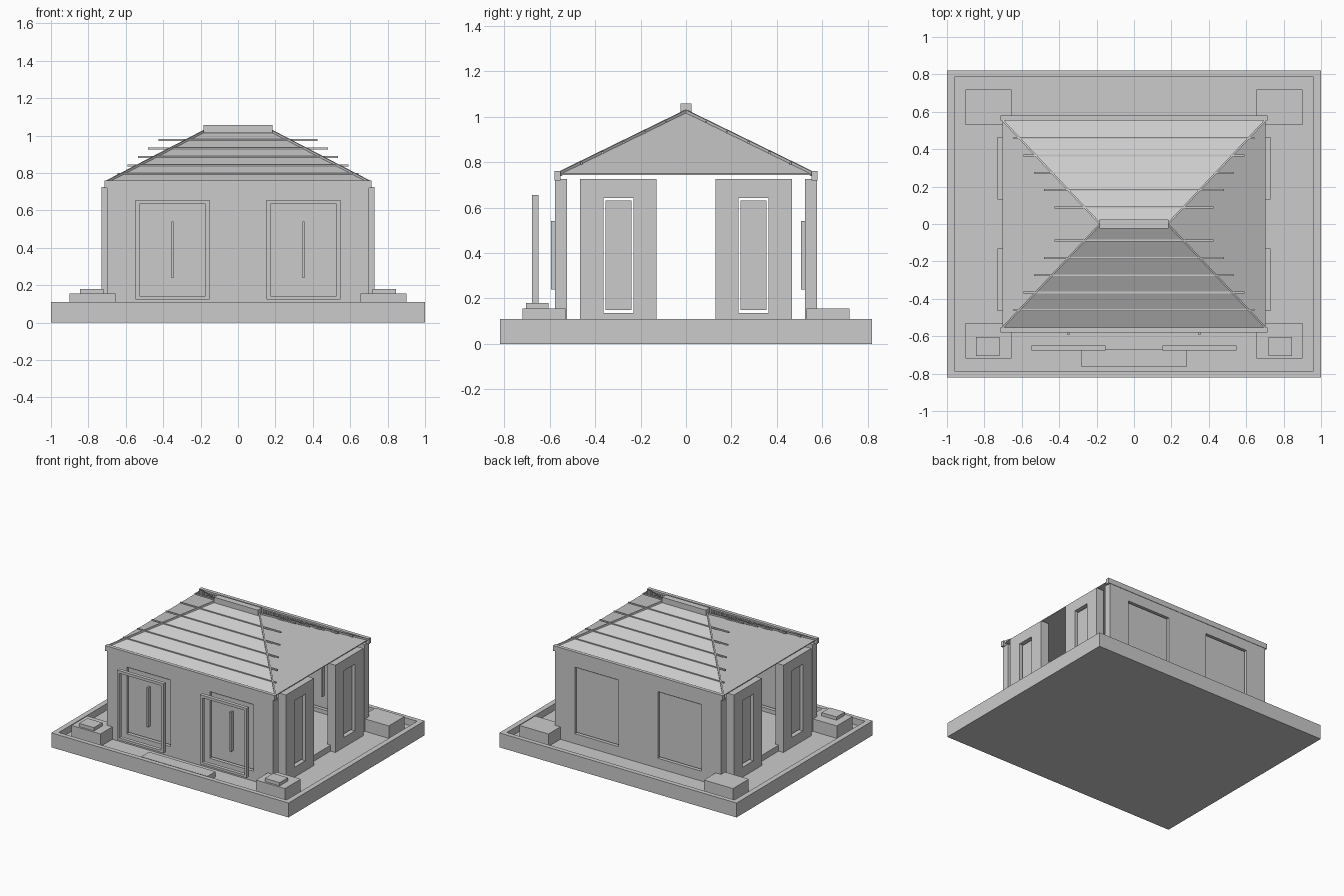
import bpy
import bmesh
from mathutils import Vector

old = bpy.data.objects.get("Cube")
if old:
    bpy.data.objects.remove(old, do_unlink=True)

grey = bpy.data.materials.new("plain_grey")
grey.use_nodes = True
GREY = (0.6, 0.6, 0.6, 1)
grey.diffuse_color = GREY
grey.node_tree.nodes["Principled BSDF"].inputs["Base Color"].default_value = GREY


def add_object(name, bm):
    bmesh.ops.recalc_face_normals(bm, faces=bm.faces[:])
    mesh = bpy.data.meshes.new(name)
    bm.to_mesh(mesh)
    bm.free()
    mesh.materials.append(grey)
    obj = bpy.data.objects.new(name, mesh)
    bpy.context.collection.objects.link(obj)
    return obj


def box(name, x, y, z):
    """Box from (min, max) ranges."""
    bm = bmesh.new()
    bmesh.ops.create_cube(bm, size=1)
    for v in bm.verts:
        v.co = [lo + (c + 0.5) * (hi - lo) for c, (lo, hi) in zip(v.co, (x, y, z))]
    return add_object(name, bm)


def cut(obj, *ranges):
    """Subtract a box-shaped hole from an object."""
    cutter = box(obj.name + "_cutter", *ranges)
    cutter.hide_render = True
    cutter.hide_set(True)
    cutter.display_type = 'WIRE'
    mod = obj.modifiers.new("opening", 'BOOLEAN')
    mod.operation = 'DIFFERENCE'
    mod.solver = 'EXACT'
    mod.object = cutter
    bpy.context.view_layer.update()
    # bake the cut and drop the cutter
    baked = bpy.data.meshes.new_from_object(
        obj.evaluated_get(bpy.context.evaluated_depsgraph_get()))
    obj.modifiers.clear()
    obj.data = baked
    bpy.data.objects.remove(cutter, do_unlink=True)


def span(centre, half):
    return (centre - half, centre + half)


def mirrored(s, lo, hi):
    return tuple(sorted((s * lo, s * hi)))


FLOOR = 0.06

# Tray-shaped base with raised rim
base = box("base", (-1, 1), (-0.82, 0.82), (0, 0.11))
cut(base, (-0.96, 0.96), (-0.785, 0.785), (FLOOR, 0.3))
box("room_floor", (-0.69, 0.69), (-0.53, 0.53), (FLOOR, 0.105))
box("front_step", (-0.28, 0.28), (-0.765, -0.67), (FLOOR, 0.1))

# Corner blocks, with small caps on the front pair
for sx, side in ((-1, "right"), (1, "left")):
    for sy, end in ((-1, "front"), (1, "back")):
        box(f"{end}_{side}_block", mirrored(sx, 0.655, 0.9),
            mirrored(sy, 0.53, 0.72), (FLOOR, 0.155))
    box(f"front_{side}_block_cap", mirrored(sx, 0.72, 0.845),
        (-0.705, -0.605), (0.155, 0.18))

# Front and back walls, each with two filled openings
for y, end in ((-0.55, "front"), (0.55, "back")):
    wall = box(end + "_wall", (-0.7, 0.7), span(y, 0.027), (FLOOR, 0.725))
    for x, side in ((-0.35, "right"), (0.35, "left")):
        cut(wall, span(x, 0.183), span(y, 0.1), (0.135, 0.643))
        box(f"{end}_{side}_panel", span(x, 0.176), span(y, 0.015), (0.143, 0.635))
        box(f"{end}_{side}_handle", span(x, 0.006), (y - 0.044, y - 0.01), (0.24, 0.54))
    out = 1 if y > 0 else -1
    box(end + "_eave_beam", (-0.715, 0.715), mirrored(out, 0.553, 0.58), (0.72, 0.76))

# Frames standing in front of the front openings
for x, side in ((-0.35, "right"), (0.35, "left")):
    frame = box(f"{side}_door_frame", span(x, 0.197), (-0.677, -0.65), (0.125, 0.655))
    cut(frame, span(x, 0.177), (-0.8, -0.6), (0.143, 0.635))

# Side wall sections with narrow windows
for sx, side in ((-1, "right"), (1, "left")):
    for y, end in ((-0.298, "front"), (0.298, "back")):
        name = f"{side}_{end}_side"
        x = mirrored(sx, 0.665, 0.73)
        section = box(name + "_wall", x, span(y, 0.168), (FLOOR, 0.725))
        cut(section, mirrored(sx, 0.5, 0.9), span(y, 0.066), (0.135, 0.643))
        box(name + "_panel", mirrored(sx, 0.682, 0.712), span(y, 0.057), (0.148, 0.63))

# Hipped roof
EAVE_X, EAVE_Y, EAVE_Z = 0.703, 0.555, 0.749
RIDGE_X, RIDGE_Z = 0.18, 1.02
bm = bmesh.new()
corners = [(sx * EAVE_X, sy * EAVE_Y) for sx, sy in ((-1, -1), (1, -1), (1, 1), (-1, 1))]
low = [bm.verts.new((x, y, 0.743)) for x, y in corners]
eave = [bm.verts.new((x, y, EAVE_Z)) for x, y in corners]
r0, r1 = (bm.verts.new((x, 0, RIDGE_Z)) for x in (-RIDGE_X, RIDGE_X))
bm.faces.new(low)
for i in range(4):
    j = (i + 1) % 4
    bm.faces.new((low[i], low[j], eave[j], eave[i]))
bm.faces.new((eave[0], eave[1], r1, r0))
bm.faces.new((eave[1], eave[2], r1))
bm.faces.new((eave[2], eave[3], r0, r1))
bm.faces.new((eave[3], eave[0], r0))
add_object("roof", bm)

# Thin strips along the hips, and the ridge cap
for i, (x, y) in enumerate(corners):
    start = Vector((x, y, EAVE_Z))
    end = Vector((RIDGE_X if x > 0 else -RIDGE_X, 0, RIDGE_Z))
    run = end - start
    bm = bmesh.new()
    bmesh.ops.create_cube(bm, size=1)
    bmesh.ops.scale(bm, vec=(0.01, 0.02, run.length), verts=bm.verts)
    bmesh.ops.rotate(bm, matrix=run.to_track_quat('Z', 'Y').to_matrix(), verts=bm.verts)
    bmesh.ops.translate(bm, vec=(start + end) / 2, verts=bm.verts)
    add_object(f"hip_strip_{i + 1}", bm)
box("ridge_cap", (-0.185, 0.185), (-0.024, 0.024), (1.015, 1.057))

# Straight battens on both long slopes, overrunning the hips
for k in range(5):
    half = 0.425 + 0.055 * k
    y = 0.088 + 0.093 * k
    z = RIDGE_Z - 0.488 * y
    for sy, end in ((-1, "front"), (1, "back")):
        box(f"{end}_batten_{k + 1}", (-half, half), span(sy * y, 0.005), span(z, 0.005))
